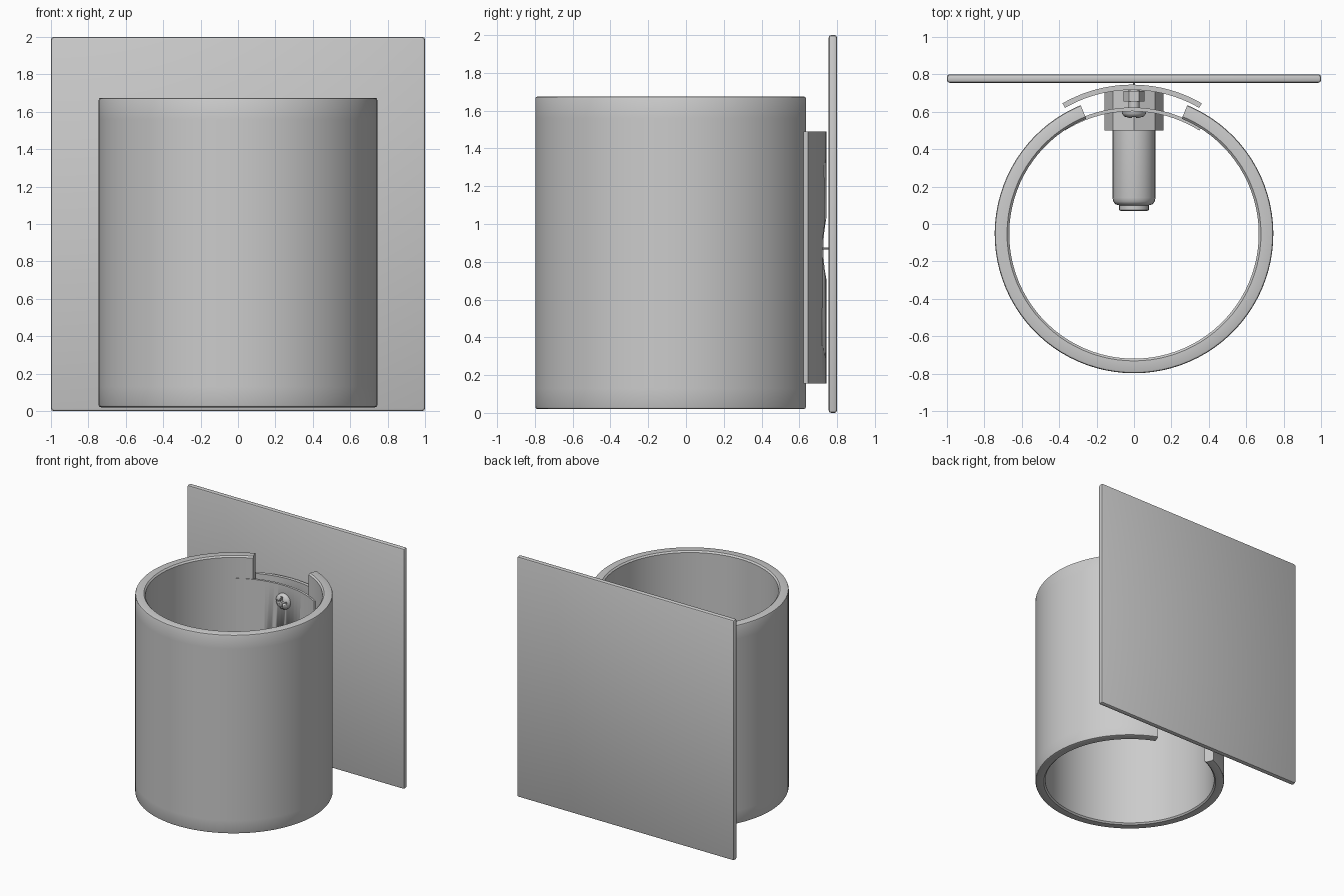
import bpy, bmesh, math
from mathutils import Matrix

if "Cube" in bpy.data.objects:
    bpy.data.objects.remove(bpy.data.objects["Cube"])


def finish(name, bm, smooth=40):
    bmesh.ops.recalc_face_normals(bm, faces=bm.faces[:])
    me = bpy.data.meshes.new(name)
    bm.to_mesh(me)
    bm.free()
    ob = bpy.data.objects.new(name, me)
    bpy.context.collection.objects.link(ob)
    bpy.context.view_layer.objects.active = ob
    bpy.ops.object.select_all(action='DESELECT')
    ob.select_set(True)
    if smooth:
        bpy.ops.object.shade_smooth_by_angle(angle=math.radians(smooth))
    return ob


def box(name, lo, hi, bevel=0):
    bm = bmesh.new()
    bmesh.ops.create_cube(bm, size=1)
    for v in bm.verts:
        v.co = [(a + b) / 2 + c * (b - a) for a, b, c in zip(lo, hi, v.co)]
    if bevel:
        bmesh.ops.bevel(bm, geom=bm.edges[:], offset=bevel, segments=2,
                        profile=0.5, affect='EDGES')
    return finish(name, bm)


def sweep(name, cx, cy, profile, a0, a1, segs):
    """Sweep a closed (radius, z) profile along an arc; angles in degrees from +y."""
    bm = bmesh.new()
    rings = []
    for i in range(segs + 1):
        a = math.radians(a0 + (a1 - a0) * i / segs)
        rings.append([bm.verts.new((cx + r * math.sin(a), cy + r * math.cos(a), z))
                      for r, z in profile])
    n = len(profile)
    for p, q in zip(rings, rings[1:]):
        for j in range(n):
            k = (j + 1) % n
            bm.faces.new((p[j], p[k], q[k], q[j]))
    bm.faces.new(rings[0])
    bm.faces.new(rings[-1])
    return finish(name, bm)


def lathe_y(name, x, z, profile, sides, smooth=40):
    """Solid turned about an axis along y; profile is (radius, y)."""
    bm = bmesh.new()
    rings = []
    for r, y in profile:
        rings.append([bm.verts.new((x + r * math.cos(2 * math.pi * i / sides), y,
                                    z + r * math.sin(2 * math.pi * i / sides)))
                      for i in range(sides)])
    for p, q in zip(rings, rings[1:]):
        for i in range(sides):
            k = (i + 1) % sides
            bm.faces.new((p[i], p[k], q[k], q[i]))
    bm.faces.new(rings[0])
    bm.faces.new(rings[-1])
    return finish(name, bm, smooth)


def cut(ob, cutter):
    m = ob.modifiers.new("cut", 'BOOLEAN')
    m.operation = 'DIFFERENCE'
    m.solver = 'EXACT'
    m.object = cutter
    cutter.hide_render = True
    cutter.hide_set(True)


# wall plate
box("wall_plate", (-1, 0.755, 0), (1, 0.8, 2), 0.014)

# open ring shade with softly rounded rims
R, r, z0, z1, b = 0.745, 0.667, 0.02, 1.675, 0.012
shade_profile = [(r, z0 + b), (r + b, z0), (R - b, z0), (R - b * 0.3, z0 + b * 0.3),
                 (R, z0 + b), (R, 0.13), (R, 1.56), (R, z1 - b),
                 (R - b * 0.3, z1 - b * 0.3), (R - b, z1), (r + b, z1),
                 (r, z1 - b), (r, 1.56), (r, 0.13)]
sweep("shade", 0, -0.053, shade_profile, 22.5, 337.5, 80)

# curved clamp plates outside and inside the shade opening
AX, AZ = -0.01, 0.87


def strip(ro, ri):
    return [(ro, 0.155), (ro, 1.49), (ri, 1.49), (ri, 0.155)]


outer = sweep("outer_clamp", AX, 0.0, strip(0.745, 0.717), -30, 30, 20)
inner = sweep("inner_clamp", AX, -0.075, strip(0.698, 0.678), -32, 32, 20)
hole = lathe_y("holder_hole_cutter", 0, AZ, [(0.172, 0.3), (0.172, 0.85)], 32)
cut(outer, hole)
cut(inner, hole)

# lamp holder collar, bulb body and tip
lathe_y("holder_collar", 0, AZ, [(0.158, 0.5), (0.158, 0.72)], 8, 20)
lathe_y("holder_body", 0, AZ, [(0.08, 0.10), (0.1, 0.106), (0.111, 0.12),
                               (0.115, 0.14), (0.115, 0.5)], 24)
lathe_y("holder_tip", 0, AZ, [(0.072, 0.07), (0.08, 0.075), (0.08, 0.105)], 24)
lathe_y("cable", 0, AZ, [(0.005, 0.7), (0.005, 0.8)], 8)

# clamp screws with cross slots, and their nuts
for tag, z in (("upper", 1.36), ("lower", 0.285)):
    head = lathe_y(tag + "_screw", 0, z,
                   [(0.03, 0.568), (0.052, 0.575), (0.065, 0.592), (0.065, 0.605),
                    (0.03, 0.606), (0.03, 0.735)], 24)
    for s, (dx, dz) in enumerate(((0.045, 0.01), (0.01, 0.045))):
        cut(head, box(f"{tag}_slot_cutter_{s}", (-dx, 0.55, z - dz), (dx, 0.59, z + dz)))
    lathe_y(tag + "_nut", 0, z, [(0.055, 0.655), (0.055, 0.71)], 6, 20)
